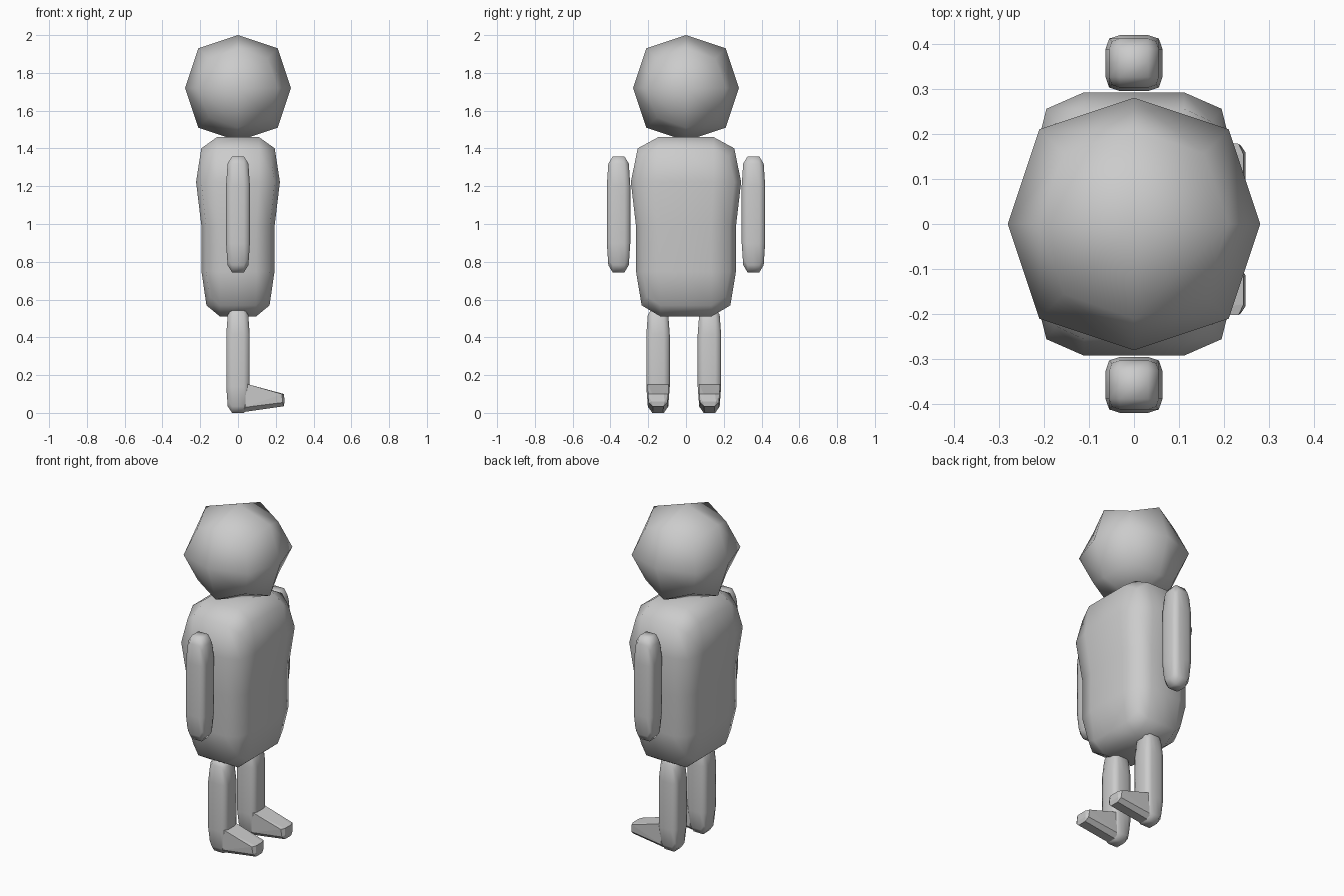
import bpy, bmesh
from mathutils import Vector

if "Cube" in bpy.data.objects:
    bpy.data.objects.remove(bpy.data.objects["Cube"])


def finish(name, bm):
    mesh = bpy.data.meshes.new(name)
    bm.to_mesh(mesh)
    bm.free()
    obj = bpy.data.objects.new(name, mesh)
    bpy.context.collection.objects.link(obj)
    return obj


def soft_box(name, center, half, cuts=1):
    """Box cage rounded by one level of subdivision, smooth shaded."""
    bm = bmesh.new()
    bmesh.ops.create_cube(bm, size=2)
    if cuts:
        bmesh.ops.subdivide_edges(bm, edges=bm.edges[:], cuts=cuts, use_grid_fill=True)
    for v in bm.verts:
        v.co = Vector([c * h for c, h in zip(v.co, half)])
    for f in bm.faces:
        f.smooth = True
    obj = finish(name, bm)
    obj.location = center
    mod = obj.modifiers.new("round", 'SUBSURF')
    mod.levels = mod.render_levels = 1
    mod.use_limit_surface = False
    bpy.context.view_layer.objects.active = obj
    bpy.ops.object.modifier_apply(modifier=mod.name)
    return obj


def foot(name, y):
    """Wedge-shaped foot pointing to +x with a chamfered toe."""
    points = [(0.04, 0.056, 0.155), (0.04, 0.052, 0.03), (0.02, 0.027, 0.003),
              (0.232, 0.054, 0.10), (0.243, 0.03, 0.10), (0.247, 0.035, 0.06),
              (0.237, 0.05, 0.055), (0.242, 0.028, 0.035)]
    bm = bmesh.new()
    for px, py, pz in points:
        for s in (-1, 1):
            bm.verts.new((px, y + s * py, pz))
    bmesh.ops.convex_hull(bm, input=bm.verts[:])
    bmesh.ops.dissolve_limit(bm, angle_limit=0.02, verts=bm.verts[:], edges=bm.edges[:])
    return finish(name, bm)


# Head
soft_box("head", (0, 0, 1.72), (0.28, 0.28, 0.28), cuts=0)

# Torso, slimmed at the waist and hips
torso = soft_box("torso", (0, 0, 0.985), (0.222, 0.292, 0.475))
for v in torso.data.vertices:
    if v.co.z < -0.3:
        v.co.x *= 0.86
        v.co.y *= 0.92
    elif v.co.z < 0.1:
        v.co.x *= 0.87
        v.co.y *= 0.905

# Arms
for side, y in (("left", 0.357), ("right", -0.357)):
    soft_box(side + "_arm", (0, y, 1.051), (0.063, 0.062, 0.307))

# Legs and feet
for side, y in (("left", 0.124), ("right", -0.148)):
    soft_box(side + "_leg", (0, y, 0.277), (0.062, 0.062, 0.277))
    foot(side + "_foot", y)
